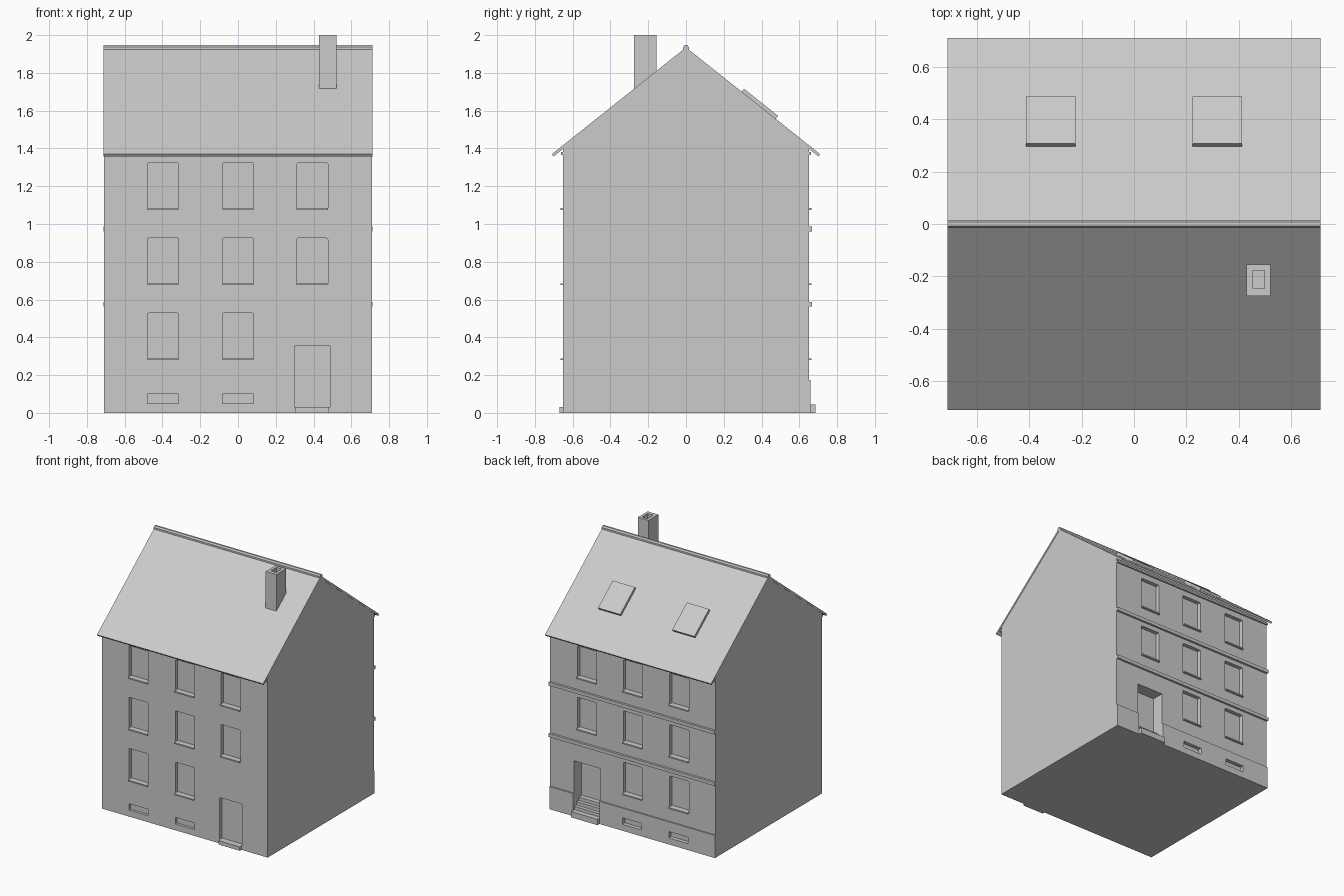
import bpy, bmesh
from mathutils import Matrix, Vector
from math import atan

old = bpy.data.objects.get("Cube")
if old:
    bpy.data.objects.remove(old, do_unlink=True)

plaster = bpy.data.materials.new("light grey")
plaster.use_nodes = True
GREY = (0.6, 0.6, 0.6, 1)
plaster.diffuse_color = GREY
plaster.node_tree.nodes["Principled BSDF"].inputs["Base Color"].default_value = GREY


def finish(name, bm):
    bmesh.ops.recalc_face_normals(bm, faces=bm.faces)
    mesh = bpy.data.meshes.new(name)
    bm.to_mesh(mesh)
    bm.free()
    mesh.materials.append(plaster)
    obj = bpy.data.objects.new(name, mesh)
    bpy.context.collection.objects.link(obj)
    return obj


def add_box(bm, x, y, z, rounding=0):
    """Box from ranges, optionally with rounded corners seen along y."""
    size = Vector((x[1] - x[0], y[1] - y[0], z[1] - z[0]))
    mid = Vector((sum(x), sum(y), sum(z))) / 2
    mat = Matrix.Translation(mid) @ Matrix.Diagonal((*size, 1))
    verts = bmesh.ops.create_cube(bm, size=1, matrix=mat)["verts"]
    if rounding:
        edges = {e for v in verts for e in v.link_edges
                 if abs(e.verts[0].co.y - e.verts[1].co.y) > 1e-4}
        bmesh.ops.bevel(bm, geom=list(edges), offset=rounding, segments=2,
                        profile=0.5, affect='EDGES')


def box(name, x, y, z):
    bm = bmesh.new()
    add_box(bm, x, y, z)
    return finish(name, bm)


def prism(name, profile, half):
    """Extrude a (y, z) profile along x."""
    bm = bmesh.new()
    face = bm.faces.new([bm.verts.new((-half, y, z)) for y, z in profile])
    new = bmesh.ops.extrude_face_region(bm, geom=[face])["geom"]
    bmesh.ops.translate(bm, vec=(2 * half, 0, 0),
                        verts=[v for v in new if isinstance(v, bmesh.types.BMVert)])
    return finish(name, bm)


def cut(obj, cutter):
    mod = obj.modifiers.new("openings", 'BOOLEAN')
    mod.operation, mod.solver, mod.object = 'DIFFERENCE', 'EXACT', cutter
    cutter.hide_render = True
    bpy.context.view_layer.objects.active = obj
    bpy.ops.object.modifier_apply(modifier=mod.name)
    bpy.data.objects.remove(cutter, do_unlink=True)


def span(mid, width):
    return (mid - width / 2, mid + width / 2)


WALL, PLINTH, HALF = 0.65, 0.66, 0.71
COLUMNS = (-0.397, 0, 0.393)
FLOORS = (0.283, 0.68, 1.078)
DOOR_X = COLUMNS[2]
RIDGE, SLOPE = 1.935, 0.796

# Walls with gables and a plinth on the rear
body = prism("walls", [(-WALL, 0), (PLINTH, 0), (PLINTH, 0.175), (WALL, 0.175),
                       (WALL, 1.4), (0, 1.918), (-WALL, 1.4)], HALF)

# Window and door recesses
bm = bmesh.new()
for side in (-1, 1):
    def depth(inner):
        return tuple(sorted((side * inner, side * 0.8)))
    for col, cx in enumerate(COLUMNS):
        for row, z in enumerate(FLOORS):
            if col < 2 or row:
                add_box(bm, span(cx, 0.165), depth(0.62), (z, z + 0.245), 0.007)
        if col < 2:
            add_box(bm, span(cx, 0.165), depth(0.63), (0.05, 0.1), 0.004)
add_box(bm, span(DOOR_X, 0.19), (-0.8, -0.62), (0.03, 0.355), 0.005)
add_box(bm, span(DOOR_X, 0.225), (0.555, 0.8), (0.045, 0.425))
cut(body, finish("opening_cutter", bm))

# Window sills
for side, label in ((-1, "front"), (1, "rear")):
    for col, cx in enumerate(COLUMNS):
        for row, z in enumerate(FLOORS):
            if col < 2 or row:
                box(f"{label}_sill", span(cx, 0.165),
                    sorted((side * 0.615, side * 0.665)), (z - 0.004, z + 0.006))
    # Cornice under the eaves
    box(f"{label}_cornice", (-HALF, HALF), sorted((side * 0.64, side * 0.663)),
        (1.366, 1.38))

# Rear string courses
for z in (0.575, 0.973):
    box("string_course", (-HALF - 0.001, HALF + 0.001), (0.64, 0.667), span(z, 0.026))

# Door steps
box("front_step", span(DOOR_X, 0.18), (-0.67, -0.615), (0, 0.03))
box("rear_step", span(DOOR_X, 0.225), (0.64, 0.685), (0, 0.045))
for i in range(3):
    box("rear_stair", span(DOOR_X, 0.225), (0.55, 0.645 - i * 0.027),
        (0.04, 0.07 + i * 0.026))

# Roof slabs and ridge cap
eave = RIDGE - SLOPE * 0.71
prism("roof", [(0, RIDGE), (0.71, eave), (0.701, eave - 0.012), (0, RIDGE - 0.02),
               (-0.701, eave - 0.012), (-0.71, eave)], HALF + 0.002)
prism("ridge_cap", [(-0.015, 1.92), (-0.015, 1.936), (-0.007, 1.947),
                    (0.007, 1.947), (0.015, 1.936), (0.015, 1.92)], HALF + 0.002)

# Rear skylights
for x in (-0.318, 0.318):
    light = box("skylight", span(0, 0.19), span(0, 0.23), span(0, 0.04))
    light.location = (x, 0.385, RIDGE - SLOPE * 0.385)
    light.rotation_euler.x = -atan(SLOPE)

# Chimney with flue
chimney = box("chimney", (0.43, 0.522), (-0.275, -0.155), (1.69, 2))
cut(chimney, box("flue_cutter", (0.454, 0.499), (-0.247, -0.177), (1.9, 2.1)))
